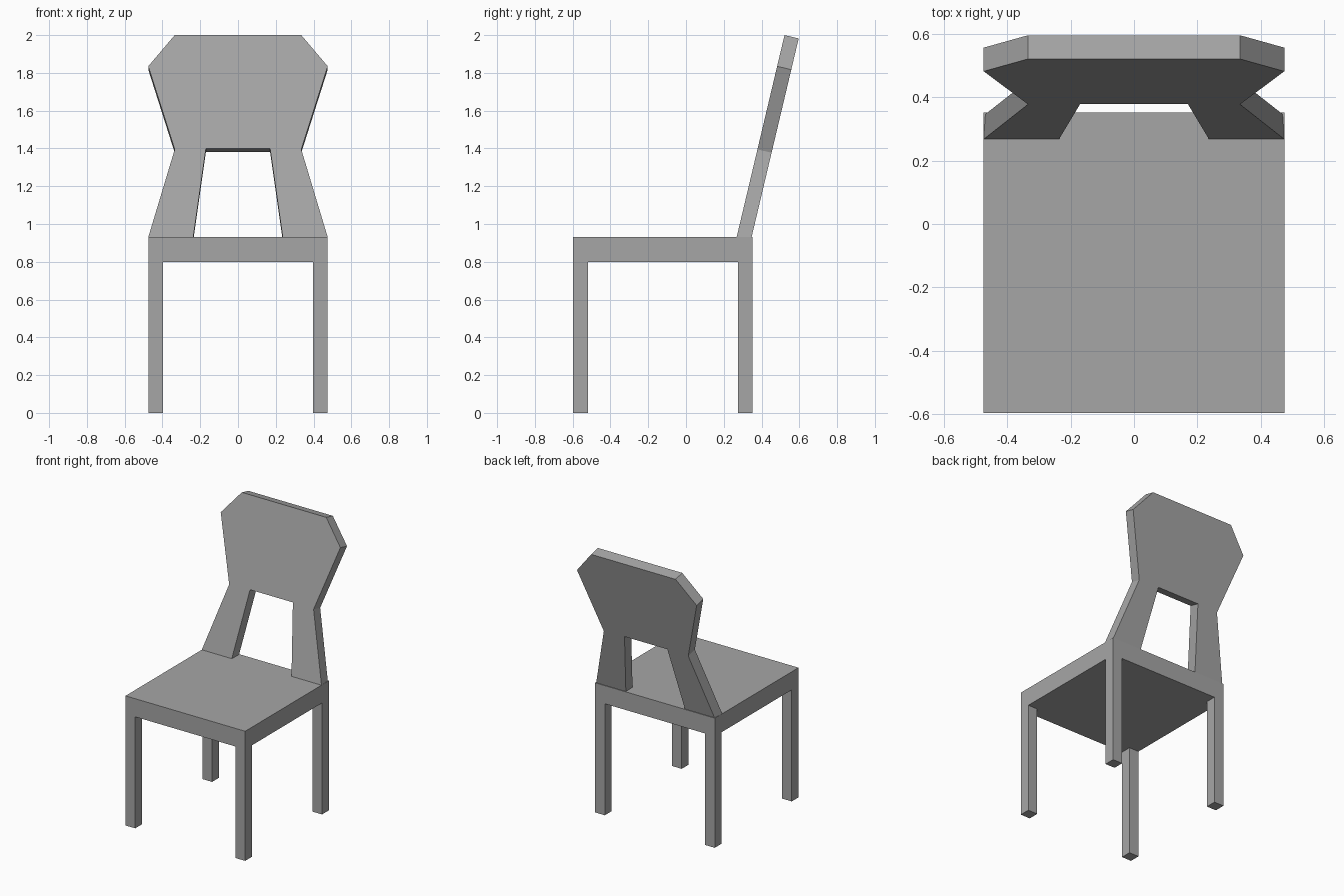
import bpy, bmesh
from math import atan, cos, sin
from mathutils import Vector

cube = bpy.data.objects.get("Cube")
if cube:
    bpy.data.objects.remove(cube, do_unlink=True)

GREY = (0.38, 0.38, 0.38, 1)
grey = bpy.data.materials.new("plain grey")
grey.diffuse_color = GREY
grey.use_nodes = True
grey.node_tree.nodes["Principled BSDF"].inputs["Base Color"].default_value = GREY


def finish(bm, name):
    bmesh.ops.recalc_face_normals(bm, faces=bm.faces)
    mesh = bpy.data.meshes.new(name)
    bm.to_mesh(mesh)
    bm.free()
    mesh.materials.append(grey)
    obj = bpy.data.objects.new(name, mesh)
    bpy.context.collection.objects.link(obj)
    return obj


def extrude(bm, faces, offset):
    made = bmesh.ops.extrude_face_region(bm, geom=faces)["geom"]
    verts = [v for v in made if isinstance(v, bmesh.types.BMVert)]
    bmesh.ops.translate(bm, verts=verts, vec=offset)


HALF, LEG = 0.475, 0.077
FRONT, BACK = -0.597, 0.352
UNDER, SEAT = 0.80, 0.93

# Seat and four legs in one piece: a slab with its bottom corner cells pulled down
bm = bmesh.new()
xs = (-HALF, LEG - HALF, HALF - LEG, HALF)
ys = (FRONT, FRONT + LEG, BACK - LEG, BACK)
grid = [[bm.verts.new((x, y, UNDER)) for y in ys] for x in xs]
cells = {}
for i in range(3):
    for j in range(3):
        cells[i, j] = bm.faces.new((grid[i][j], grid[i][j + 1],
                                    grid[i + 1][j + 1], grid[i + 1][j]))
bottom = list(cells.values())
top = bmesh.ops.duplicate(bm, geom=bottom)["geom"]
bmesh.ops.translate(bm, verts=[v for v in top if isinstance(v, bmesh.types.BMVert)],
                    vec=(0, 0, SEAT - UNDER))
bmesh.ops.bridge_loops(bm, edges=[e for e in bm.edges if e.is_boundary])
for i in (0, 2):
    for j in (0, 2):
        corner = [f for f in bm.faces
                  if all(abs(v.co.z - UNDER) < 1e-5 for v in f.verts)
                  and (f.calc_center_median() - Vector((
                      (xs[i] + xs[i + 1]) / 2, (ys[j] + ys[j + 1]) / 2, UNDER))).length < 0.01]
        extrude(bm, corner, (0, 0, -UNDER))
bmesh.ops.recalc_face_normals(bm, faces=bm.faces)
bmesh.ops.dissolve_limit(bm, angle_limit=0.01, verts=bm.verts, edges=bm.edges)
finish(bm, "seat_and_legs")

# Leaning backrest: half outline from the top down and round the opening
SLOPE, THICK = 0.237, 0.077
half = [(0.335, 2.0), (HALF, 1.835), (0.335, 1.395), (HALF, SEAT),
        (0.237, SEAT), (0.17, 1.40)]
outline = half + [(-x, z) for x, z in reversed(half)]
bm = bmesh.new()
panel = bm.faces.new([bm.verts.new((x, 0.268 + (z - SEAT) * SLOPE, z)) for x, z in outline])
lean = atan(SLOPE)
extrude(bm, [panel], THICK * Vector((0, cos(lean), -sin(lean))))
finish(bm, "backrest")
